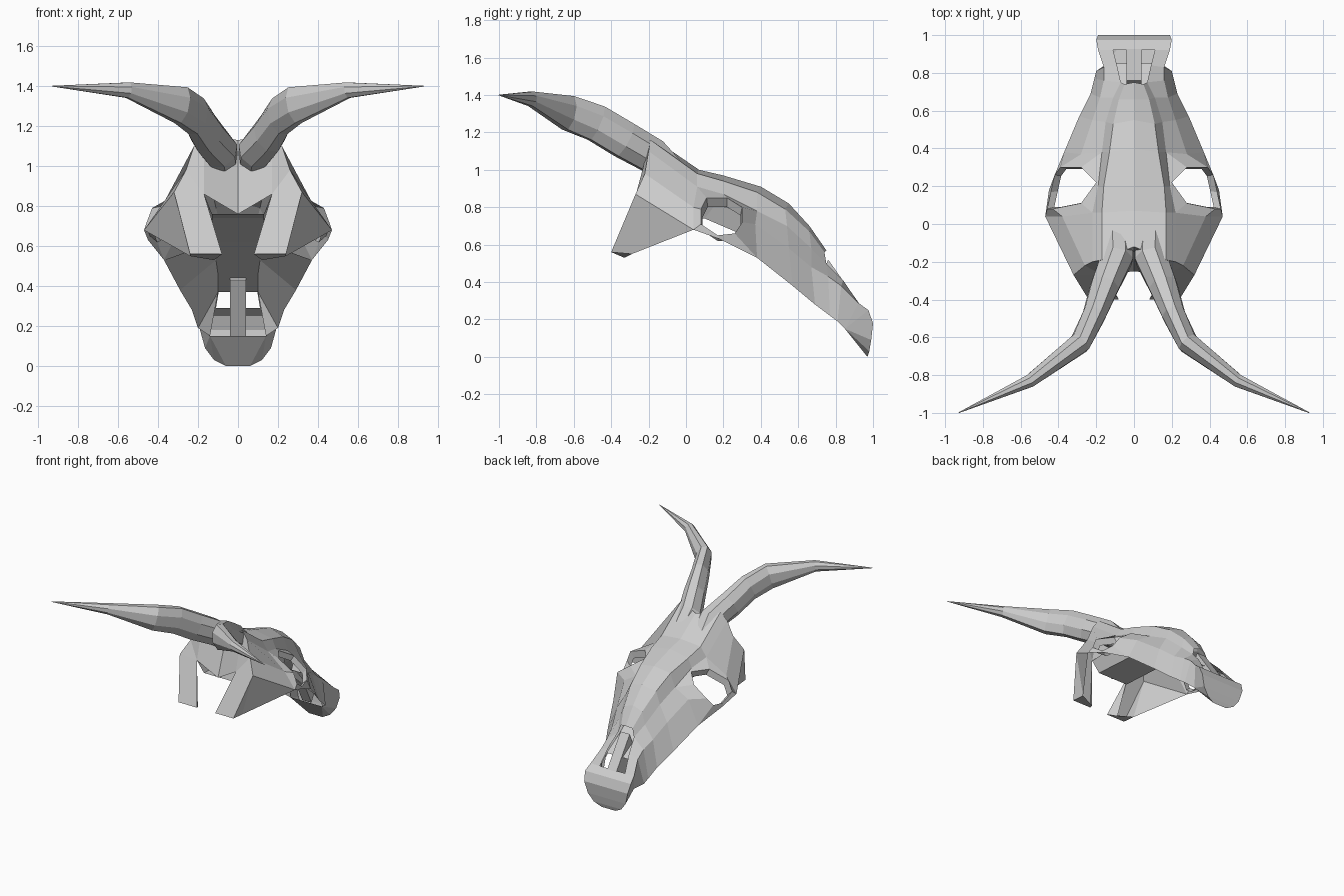
import bpy
import bmesh
import math
from mathutils import Vector

default_cube = bpy.data.objects.get("Cube")
if default_cube:
    bpy.data.objects.remove(default_cube, do_unlink=True)

bone = bpy.data.materials.new("bone_grey")
bone.use_nodes = True
bone_colour = (0.6, 0.6, 0.6, 1)
bone.diffuse_color = bone_colour
bone.node_tree.nodes["Principled BSDF"].inputs["Base Color"].default_value = bone_colour


def build(name, polygons, mirrored=True):
    """Make a flat shaded object from polygons, mirrored across the middle."""
    bm = bmesh.new()
    for polygon in polygons:
        bm.faces.new([bm.verts.new(point) for point in polygon])
    bmesh.ops.remove_doubles(bm, verts=bm.verts, dist=0.0005)
    bmesh.ops.recalc_face_normals(bm, faces=bm.faces)
    mesh = bpy.data.meshes.new(name)
    bm.to_mesh(mesh)
    bm.free()
    mesh.materials.append(bone)
    part = bpy.data.objects.new(name, mesh)
    bpy.context.collection.objects.link(part)
    if mirrored:
        mirror = part.modifiers.new("mirror", 'MIRROR')
        mirror.use_clip = True
    return part


def loft(rows, closed=False):
    """Quads between neighbouring rows; cells with a missing corner stay open."""
    polygons = []
    for row, following in zip(rows, rows[1:]):
        count = len(row)
        for i in range(count if closed else count - 1):
            j = (i + 1) % count
            corners = [row[i], row[j], following[j], following[i]]
            if all(corner is not None for corner in corners):
                polygons.append(corners)
    return polygons


# Skull shell: half sections from back to nose.
# Each runs from the crown over the brow ridge down to the cheek edge.
back = [(0, -.12, 1.13), (.17, -.19, 1.16), (.22, -.2, 1.1), (.26, -.22, .98), (.32, -.27, .87)]
temple = [(0, .07, 1), (.17, .06, .98), (.22, .06, .91), (.38, .04, .8), (.47, .04, .68)]
orbit = [(0, .2, .97), (.16, .2, .94), (.19, .2, .87), None, (.45, .18, .63)]
cheek = [(0, .4, .91), (.13, .38, .88), (.17, .38, .78), (.28, .37, .71), (.37, .38, .53)]
face = [(0, .55, .82), (.11, .53, .79), (.15, .54, .7), (.22, .55, .58), (.29, .57, .38)]
muzzle = [(0, .66, .7), (.08, .66, .67), (.11, .67, .58), (.18, .67, .48), (.23, .69, .28)]
nose = [(0, .75, .57), (.05, .74, .56), (.07, .75, .5), (.16, .76, .43), (.21, .77, .22)]
nostril = [None, None, (.09, .84, .41), (.16, .83, .38), (.2, .81, .19)]
lip = [None, None, (.11, .92, .29), (.19, .92, .29), (.14, .85, .15)]
shell = loft([back, temple, orbit, cheek, face, muzzle, nose, nostril, lip])

# Eye socket: ring joined to the surrounding shell, then sunk inwards
surround = [temple[2], temple[3], temple[4], orbit[4], cheek[4], cheek[3], cheek[2], orbit[2]]
rim = [Vector(p) for p in ((.28, .11, .85), (.43, .08, .79), (.46, .08, .71), (.44, .17, .65),
                           (.42, .26, .66), (.39, .3, .72), (.28, .3, .8), (.2, .22, .85))]
middle = sum(rim, Vector()) / len(rim)
inner = [middle + (p - middle) * .92 + Vector((-.03, 0, -.04)) for p in rim]
shell += loft([surround, rim], closed=True)
build("skull_shell", shell)
build("eye_socket_rims", loft([rim, inner], closed=True))

# Rear plate and the hanging jaw lobes
notch = (.17, -.27, .86)
floor_edge = (0, -.25, .76)
heel_in, heel_out = (.08, -.4, .56), (.24, -.4, .56)
toe_in, toe_out = (.12, -.33, .53), (.24, -.29, .55)
build("rear_plate", [
    [back[0], back[1], notch, floor_edge],
    [back[1], back[2], back[3], notch],
    [back[3], back[4], notch],
])
build("jaw_lobes", [
    [back[4], notch, heel_in, heel_out],
    [back[4], heel_out, toe_out],
    [back[4], toe_out, temple[4]],
    [notch, heel_in, toe_in],
    [heel_in, heel_out, toe_out, toe_in],
])

# Arched palate, joined to the cheek edges ahead of the eyes
palate_line = [(-.24, .76, .13), (.1, .74, .13), (.38, .62, .12),
               (.57, .53, .11), (.69, .46, .1), (.85, .37, .1)]
palate = [[(0, y, z), (w, y, z)] for y, z, w in palate_line]
edges = [cheek[4], face[4], muzzle[4], nostril[4]]
sides = [[row[1], edge] for row, edge in zip(palate[2:], edges)]
build("palate", loft(palate) + loft(sides) + [[palate[-1][1], nostril[4], lip[4]]])

# Braincase walls between the palate and the shell behind each eye
wall_tops = [notch, orbit[2], cheek[2]]
build("braincase_walls", loft([[row[1], top] for row, top in zip(palate, wall_tops)]))

# Rounded front of the snout with side walls and a sloping underside
snout_line = [(.92, .29, .19), (.975, .25, .2), (1, .18, .19), (.99, .09, .165),
              (.98, .03, .12), (.97, 0, .06), (.85, .15, .14)]
snout = [[(0, y, z), (w, y, z)] for y, z, w in snout_line]
wall = [row[1] for row in snout]
hub = wall[-1]
build("snout", loft(snout) + [[hub, a, b] for a, b in zip(wall, wall[1:-1])])

# Bar between the nostrils
bar_profile = [(.72, .43), (.76, .52), (.93, .28), (.86, .15)]
bar = [[(x, y, z) for y, z in bar_profile] for x in (-.04, .04)]
build("nostril_bar", loft(bar, closed=True) + bar, mirrored=False)

# Tapered horns: oval rings swept along a bent path, rooted inside the forehead
horn_path = [Vector(p) for p in ((.085, -.06, .98), (.09, -.18, 1.075), (.155, -.33, 1.16),
                                 (.21, -.48, 1.25), (.285, -.63, 1.305),
                                 (.55, -.83, 1.38), (.93, -1, 1.4))]
horn_sizes = [(.085, .075), (.09, .1), (.08, .105), (.065, .105), (.06, .1),
              (.037, .042), (.002, .002)]
SIDES = 8
rings = []
for i, (centre, (width, height)) in enumerate(zip(horn_path, horn_sizes)):
    along = horn_path[min(i + 1, len(horn_path) - 1)] - horn_path[max(i - 1, 0)]
    across = along.cross(Vector((0, 0, 1))).normalized()
    up = across.cross(along).normalized()
    angles = [math.tau * (k + .5) / SIDES for k in range(SIDES)]
    rings.append([centre + across * width * math.cos(a) + up * height * math.sin(a)
                  for a in angles])
horns = build("horns", loft(rings, closed=True) + [rings[0], rings[-1]])
horns.modifiers["mirror"].use_clip = False
horns.modifiers["mirror"].use_mirror_merge = False
